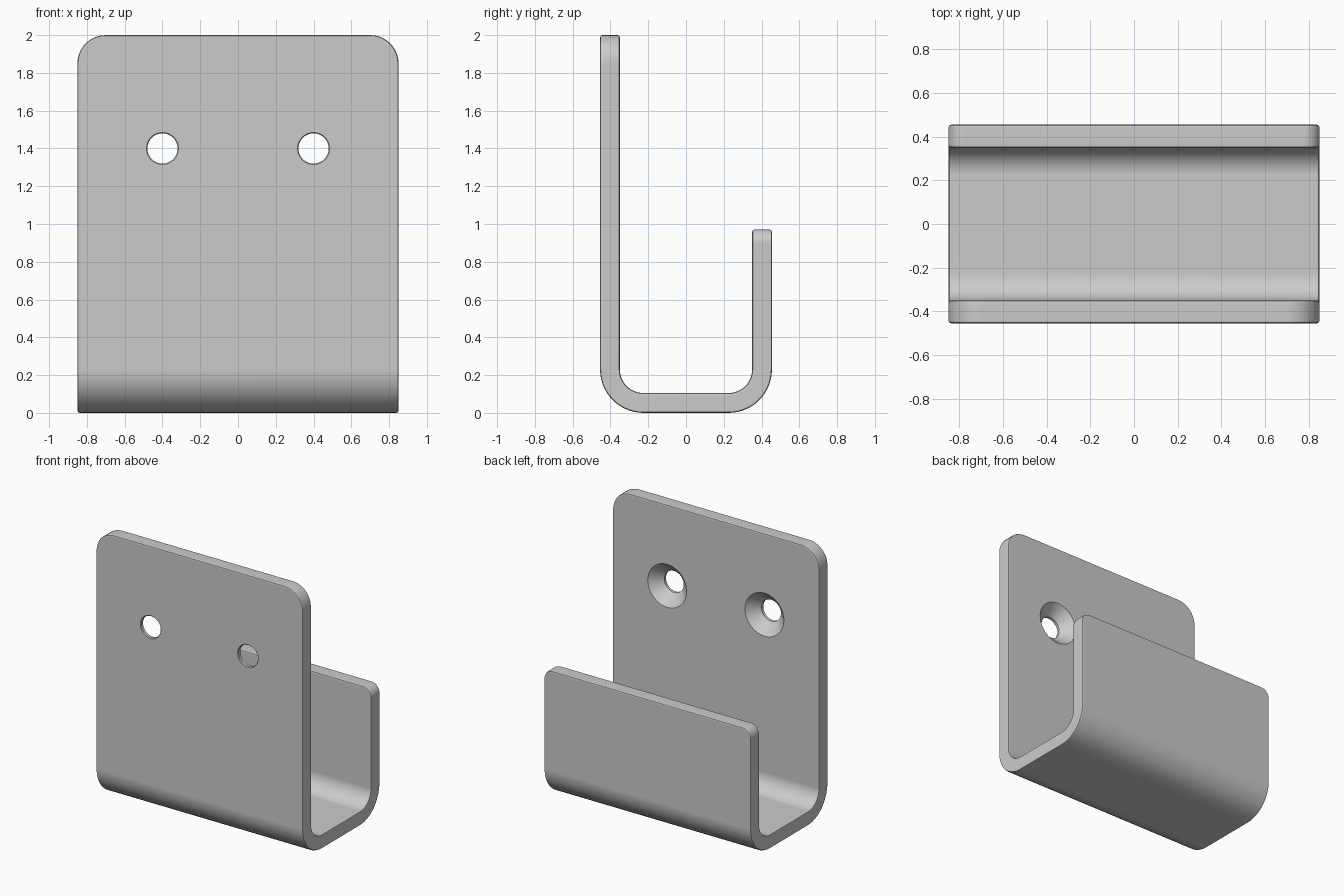
import bpy, bmesh, math
from mathutils import Vector

cube = bpy.data.objects.get("Cube")
if cube:
    bpy.data.objects.remove(cube, do_unlink=True)

HALF_W, OUT, THICK = 0.85, 0.455, 0.105
BACK_TOP, LIP_TOP = 2.0, 0.97
R_OUT = 0.23
R_IN = R_OUT - THICK
HOLE_X, HOLE_Z = 0.4, 1.4

grey = bpy.data.materials.new("grey metal")
grey.use_nodes = True
grey.diffuse_color = (0.6, 0.6, 0.6, 1)
grey.node_tree.nodes["Principled BSDF"].inputs["Base Color"].default_value = (0.6, 0.6, 0.6, 1)


def make_object(name, bm):
    bmesh.ops.recalc_face_normals(bm, faces=bm.faces)
    mesh = bpy.data.meshes.new(name)
    bm.to_mesh(mesh)
    bm.free()
    mesh.materials.append(grey)
    obj = bpy.data.objects.new(name, mesh)
    bpy.context.collection.objects.link(obj)
    return obj


def bend(side, radius, steps=14):
    """Quarter arc running from the wall on the given side down to the floor."""
    c = OUT - R_OUT
    turns = [math.pi / 2 * i / steps for i in range(steps + 1)]
    return [(side * (c + radius * math.cos(t)), R_OUT - radius * math.sin(t)) for t in turns]


# J-shaped strip: outer outline, then inner outline back
outer = [(-OUT, BACK_TOP)] + bend(-1, R_OUT) + bend(1, R_OUT)[::-1] + [(OUT, LIP_TOP)]
inner = ([(OUT - THICK, LIP_TOP)] + bend(1, R_IN) + bend(-1, R_IN)[::-1]
         + [(THICK - OUT, BACK_TOP)])
bm = bmesh.new()
section = bm.faces.new([bm.verts.new((-HALF_W, y, z)) for y, z in outer + inner])
swept = bmesh.ops.extrude_face_region(bm, geom=[section])
bmesh.ops.translate(bm, vec=(2 * HALF_W, 0, 0),
                    verts=[v for v in swept["geom"] if isinstance(v, bmesh.types.BMVert)])

# Rounded corners on the back plate and on the lip
for top, radius in ((BACK_TOP, 0.15), (LIP_TOP, 0.07)):
    corners = [e for e in bm.edges
               if all(abs(v.co.z - top) < 1e-4 for v in e.verts)
               and abs(e.verts[0].co.x - e.verts[1].co.x) < 1e-4]
    bmesh.ops.bevel(bm, geom=corners, offset=radius, offset_type='OFFSET',
                    segments=10, profile=0.5, affect='EDGES')
hook = make_object("wall_hook", bm)

# Softened rims
rim = hook.modifiers.new("rim", 'BEVEL')
rim.width, rim.segments = 0.012, 2
rim.limit_method, rim.angle_limit = 'ANGLE', math.radians(40)


# Countersunk screw hole, wide on the inner side
def screw_hole(name, x, sides=40):
    wall = -OUT
    profile = [(0.095, wall - 0.01), (0.08, wall + 0.005), (0.08, wall + 0.025),
               (0.16, wall + THICK), (0.16, wall + THICK + 0.05)]
    cutter = bmesh.new()
    rings = []
    for r, y in profile:
        angles = [2 * math.pi * i / sides for i in range(sides)]
        rings.append([cutter.verts.new((x + r * math.cos(a), y, HOLE_Z + r * math.sin(a)))
                      for a in angles])
    for a, b in zip(rings, rings[1:]):
        for i in range(sides):
            j = (i + 1) % sides
            cutter.faces.new((a[i], a[j], b[j], b[i]))
    cutter.faces.new(rings[0])
    cutter.faces.new(rings[-1])
    return make_object(name, cutter)


cutters = [screw_hole("hole_cutter_right", -HOLE_X), screw_hole("hole_cutter_left", HOLE_X)]
for cutter in cutters:
    cut = hook.modifiers.new("screw hole", 'BOOLEAN')
    cut.operation, cut.solver, cut.object = 'DIFFERENCE', 'EXACT', cutter

# Bake the modifiers, drop the cutters, shade smooth
bpy.ops.object.select_all(action='DESELECT')
bpy.context.view_layer.objects.active = hook
hook.select_set(True)
for mod in list(hook.modifiers):
    bpy.ops.object.modifier_apply(modifier=mod.name)
for cutter in cutters:
    bpy.data.objects.remove(cutter, do_unlink=True)
bpy.ops.object.shade_smooth_by_angle(angle=math.radians(30))
weights = hook.modifiers.new("flat faces", 'WEIGHTED_NORMAL')
weights.keep_sharp = True
